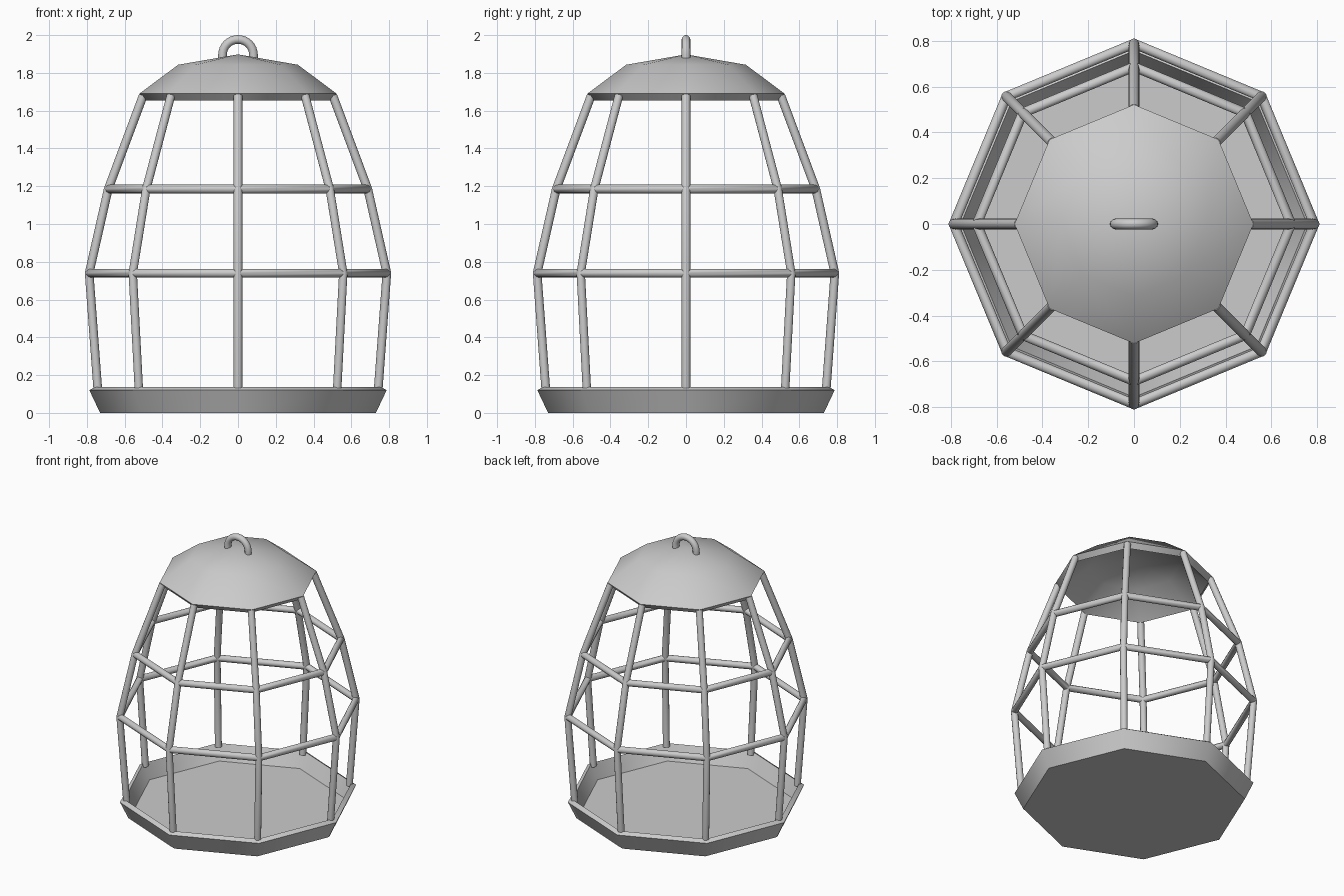
import bpy, bmesh
from math import sin, cos, pi, radians

if "Cube" in bpy.data.objects:
    bpy.data.objects.remove(bpy.data.objects["Cube"])

SIDES = 8


def smooth(obj, angle):
    bpy.ops.object.select_all(action='DESELECT')
    obj.select_set(True)
    bpy.context.view_layer.objects.active = obj
    bpy.ops.object.shade_smooth_by_angle(angle=radians(angle))


def lathe(name, profile):
    """Spin an (r, z) profile around z with eight sides; r = 0 gives a pole."""
    bm = bmesh.new()
    rings = []
    for r, z in profile:
        if r == 0:
            rings.append([bm.verts.new((0, 0, z))] * SIDES)
        else:
            rings.append([bm.verts.new((r * cos(2 * pi * i / SIDES), r * sin(2 * pi * i / SIDES), z))
                          for i in range(SIDES)])
    for a, b in zip(rings, rings[1:]):
        for i in range(SIDES):
            j = (i + 1) % SIDES
            quad = list(dict.fromkeys([a[i], a[j], b[j], b[i]]))
            bm.faces.new(quad)
    bmesh.ops.recalc_face_normals(bm, faces=bm.faces)
    mesh = bpy.data.meshes.new(name)
    bm.to_mesh(mesh)
    bm.free()
    obj = bpy.data.objects.new(name, mesh)
    bpy.context.collection.objects.link(obj)
    smooth(obj, 50)
    return obj


def tube(name, points, radius, cyclic=False):
    """Round tube along a path, converted to a mesh."""
    curve = bpy.data.curves.new(name, 'CURVE')
    curve.dimensions = '3D'
    curve.bevel_depth = radius
    curve.bevel_resolution = 4
    curve.use_fill_caps = True
    spline = curve.splines.new('POLY')
    spline.points.add(len(points) - 1)
    for p, co in zip(spline.points, points):
        p.co = (*co, 1)
    spline.use_cyclic_u = cyclic
    obj = bpy.data.objects.new(name, curve)
    bpy.context.collection.objects.link(obj)
    bpy.ops.object.select_all(action='DESELECT')
    obj.select_set(True)
    bpy.context.view_layer.objects.active = obj
    bpy.ops.object.convert(target='MESH')
    obj = bpy.context.view_layer.objects.active
    smooth(obj, 40)
    return obj


def polar(r, z, i):
    a = 2 * pi * i / SIDES
    return (r * cos(a), r * sin(a), z)


# tray: flared octagonal dish with a thick wall
lathe("base_tray", [(0, 0), (0.73, 0), (0.787, 0.12), (0.757, 0.138), (0.708, 0.03), (0, 0.03)])

# roof: hollow octagonal cap
lathe("roof", [(0, 1.898), (0.317, 1.843), (0.522, 1.69), (0.492, 1.655), (0.302, 1.8), (0, 1.855)])

# upright bars at the corners
bar_path = [(0.742, 0.12), (0.788, 0.74), (0.687, 1.185), (0.502, 1.68)]
for i in range(SIDES):
    tube(f"bar_{i + 1}", [polar(r, z, i) for r, z in bar_path], 0.023)

# horizontal hoops
for name, r, z in (("lower_hoop", 0.788, 0.74), ("upper_hoop", 0.687, 1.185)):
    tube(name, [polar(r, z, i) for i in range(SIDES)], 0.023, True)

# hanging loop
loop = [(0.082 * cos(pi * k / 16), 0, 1.895 + 0.082 * sin(pi * k / 16)) for k in range(17)]
tube("hanging_loop", [(0.082, 0, 1.875)] + loop + [(-0.082, 0, 1.875)], 0.023)
